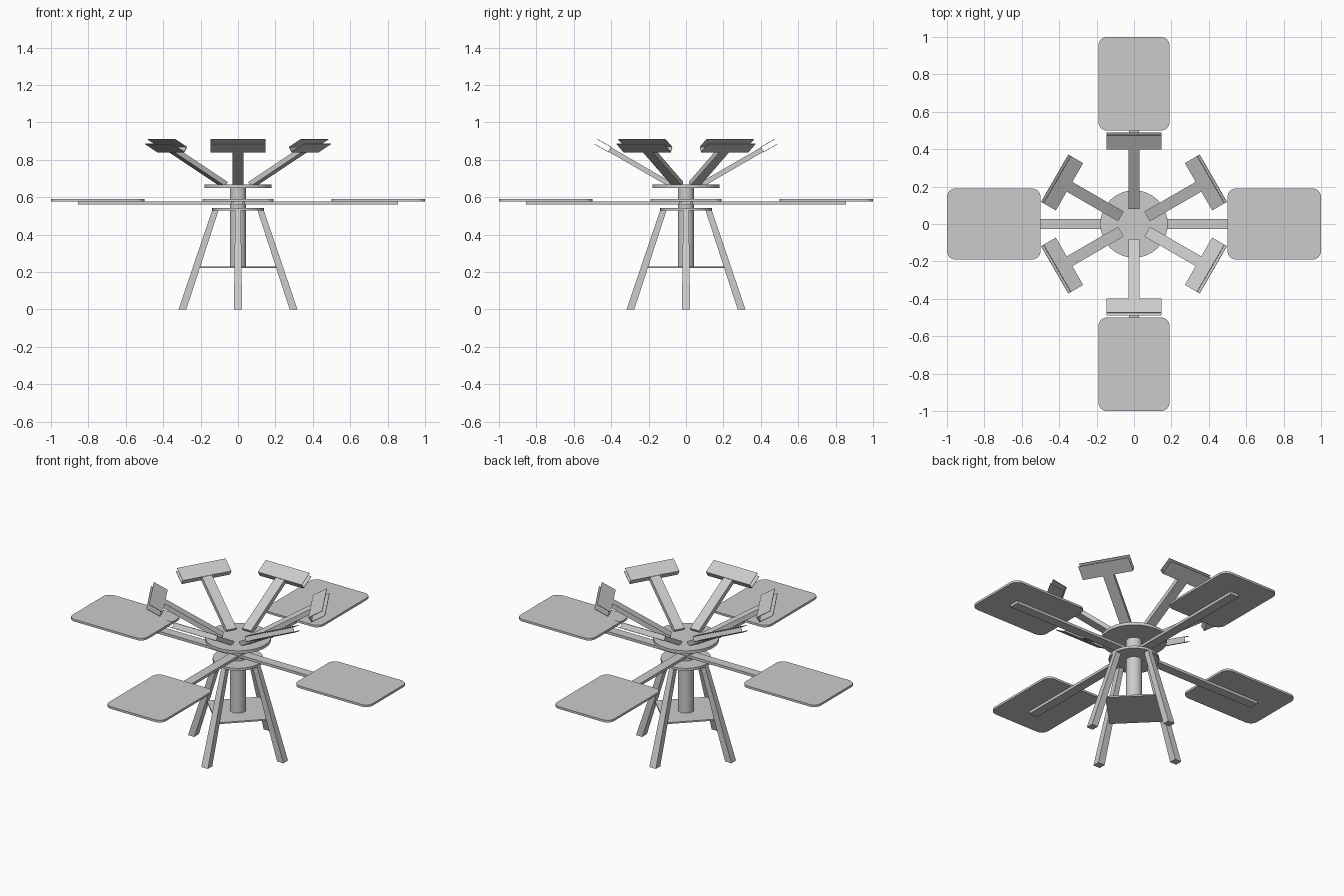
import bpy, bmesh
from math import radians, cos, sin
from mathutils import Matrix, Vector

if "Cube" in bpy.data.objects:
    bpy.data.objects.remove(bpy.data.objects["Cube"])


def finish(name, bm, smooth=False):
    bmesh.ops.recalc_face_normals(bm, faces=bm.faces)
    mesh = bpy.data.meshes.new(name)
    bm.to_mesh(mesh)
    bm.free()
    ob = bpy.data.objects.new(name, mesh)
    bpy.context.collection.objects.link(ob)
    if smooth:
        bpy.context.view_layer.objects.active = ob
        ob.select_set(True)
        bpy.ops.object.shade_smooth_by_angle(angle=radians(35))
        ob.select_set(False)
    return ob


def add_box(bm, lo, hi):
    lo, hi = Vector(lo), Vector(hi)
    m = Matrix.Translation((lo + hi) / 2) @ Matrix.Diagonal((*(hi - lo), 1))
    return bmesh.ops.create_cube(bm, size=1, matrix=m)["verts"]


def cylinder(name, r, z0, z1):
    bm = bmesh.new()
    bmesh.ops.create_cone(bm, cap_ends=True, segments=64, radius1=r, radius2=r,
                          depth=z1 - z0,
                          matrix=Matrix.Translation((0, 0, (z0 + z1) / 2)))
    return finish(name, bm, True)


def spin(ob, degrees):
    ob.rotation_euler.z = radians(degrees)


# Central column and discs
cylinder("column", 0.044, 0.225, 0.66)
cylinder("leg_disc", 0.138, 0.528, 0.543)
cylinder("top_disc", 0.18, 0.65, 0.668)

# Square shelf with its corners on the legs
bm = bmesh.new()
add_box(bm, (-0.146, -0.146, 0.22), (0.146, 0.146, 0.229))
spin(finish("lower_shelf", bm), 45)

# Crossed support arms
for i in range(2):
    bm = bmesh.new()
    add_box(bm, (-0.855, -0.028, 0.561), (0.855, 0.028, 0.577))
    spin(finish("support_arm", bm), i * 90)

for i in range(4):
    # Rounded seat panel
    bm = bmesh.new()
    add_box(bm, (0.5, -0.19, 0.577), (1.0, 0.19, 0.59))
    upright = [e for e in bm.edges
               if abs(e.verts[0].co.z - e.verts[1].co.z) > 0.005]
    bmesh.ops.bevel(bm, geom=upright, offset=0.045, segments=8,
                    profile=0.5, affect='EDGES')
    spin(finish("seat_panel", bm, True), i * 90)

    # Splayed, tapered leg
    bm = bmesh.new()
    for v in add_box(bm, (-1, -1, 0), (1, 1, 0.53)):
        top = v.co.z > 0.2
        v.co.x = (0.121 if top else 0.297) + v.co.x * (0.017 if top else 0.021)
        v.co.y *= 0.015 if top else 0.022
    spin(finish("leg", bm), i * 90)

# Six raised arms with open channel heads, tilted 30 degrees
tilt = Matrix.Translation((0.49, 0, 0.883)) @ Matrix.Rotation(radians(-30), 4, 'Y')
for i in range(6):
    bm = bmesh.new()
    add_box(bm, (-0.455, -0.03, 0.003), (-0.084, 0.03, 0.03))
    bm.transform(tilt)
    spin(finish("raised_arm", bm), 30 + i * 60)

    bm = bmesh.new()
    outline = [(0, 0), (-0.087, 0), (-0.087, 0.033), (0, 0.033),
               (0, 0.030), (-0.084, 0.030), (-0.084, 0.003), (0, 0.003)]
    face = bm.faces.new([bm.verts.new((x, -0.146, z)) for x, z in outline])
    ext = bmesh.ops.extrude_face_region(bm, geom=[face])
    bmesh.ops.translate(bm, vec=(0, 0.292, 0), verts=[
        g for g in ext["geom"] if isinstance(g, bmesh.types.BMVert)])
    bm.transform(tilt)
    spin(finish("channel_head", bm), 30 + i * 60)
